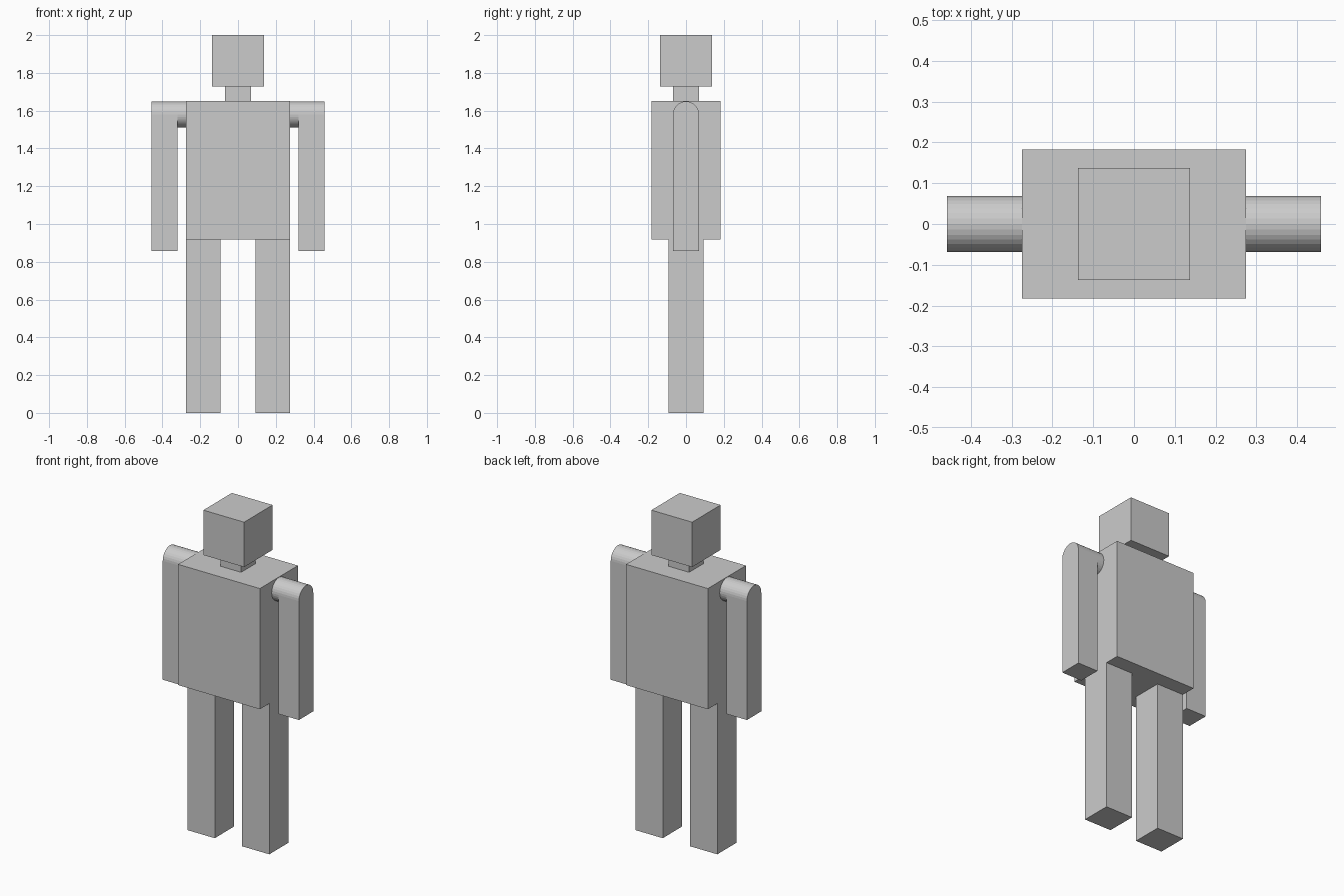
import bpy
import bmesh
from math import cos, sin, pi

cube = bpy.data.objects.get("Cube")
if cube:
    bpy.data.objects.remove(cube, do_unlink=True)

SIDES = 32
RADIUS = 0.069
SHOULDER_Z = 1.58
HAND_Z = 0.857


def box(name, x, y, z):
    """Box from (low, high) spans along each axis."""
    spans = (x, y, z)
    bpy.ops.mesh.primitive_cube_add(size=1, location=[sum(s) / 2 for s in spans])
    ob = bpy.context.object
    ob.name = name
    ob.scale = [s[1] - s[0] for s in spans]
    bpy.ops.object.transform_apply(location=False, rotation=False, scale=True)
    return ob


def extrude_x(name, profile, x0, x1):
    """Solid made by sweeping a (y, z) profile along x."""
    bm = bmesh.new()
    face = bm.faces.new([bm.verts.new((x0, y, z)) for y, z in profile])
    swept = bmesh.ops.extrude_face_region(bm, geom=[face], use_keep_orig=True)
    moved = [v for v in swept["geom"] if isinstance(v, bmesh.types.BMVert)]
    bmesh.ops.translate(bm, verts=moved, vec=(x1 - x0, 0, 0))
    bmesh.ops.recalc_face_normals(bm, faces=bm.faces)
    mesh = bpy.data.meshes.new(name)
    bm.to_mesh(mesh)
    bm.free()
    ob = bpy.data.objects.new(name, mesh)
    bpy.context.collection.objects.link(ob)
    return ob


def arc(steps):
    """Points around the shoulder axis, starting at the back."""
    return [(RADIUS * cos(2 * pi * i / SIDES), SHOULDER_Z + RADIUS * sin(2 * pi * i / SIDES))
            for i in range(steps)]


# Head, neck and torso
box("head", (-0.137, 0.137), (-0.137, 0.137), (1.727, 2.0))
box("neck", (-0.069, 0.069), (-0.069, 0.069), (1.651, 1.727))
box("torso", (-0.275, 0.275), (-0.183, 0.183), (0.917, 1.651))

# Round-topped arm and full round shoulder peg profiles
arm_profile = arc(SIDES // 2 + 1) + [(-RADIUS, HAND_Z), (RADIUS, HAND_Z)]
peg_profile = arc(SIDES)

# Limbs on both sides
for side, s in (("left", 1), ("right", -1)):
    box(side + "_leg", sorted((s * 0.092, s * 0.275)), (-0.092, 0.092), (0, 0.917))
    extrude_x(side + "_shoulder", peg_profile, s * 0.275, s * 0.321)
    extrude_x(side + "_arm", arm_profile, s * 0.321, s * 0.458)
